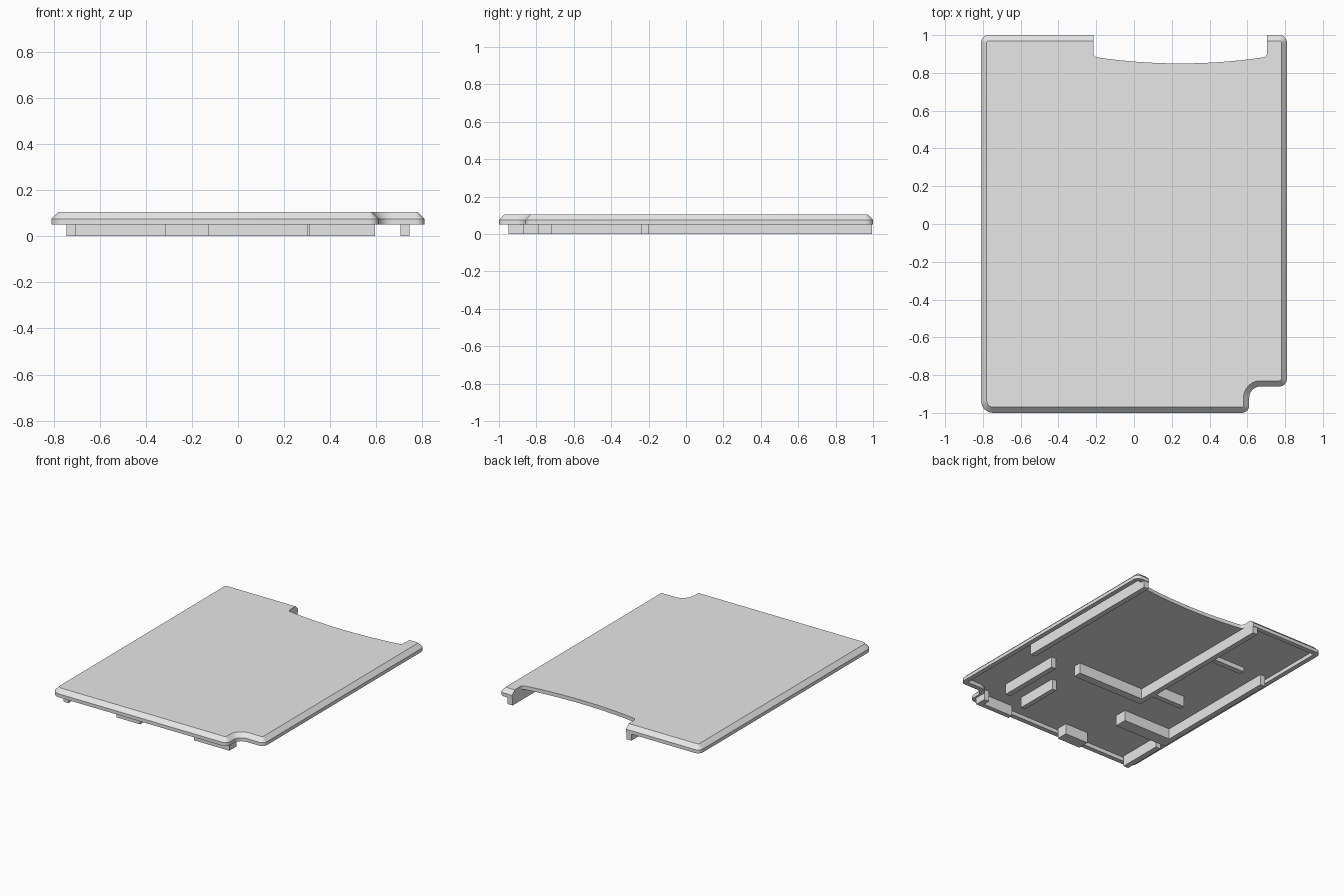
import bpy, bmesh, math
from mathutils import Vector

old = bpy.data.objects.get("Cube")
if old:
    bpy.data.objects.remove(old, do_unlink=True)

RIM_Z, SHOULDER_Z, TOP_Z = 0.05, 0.075, 0.105
CEILING_Z = 0.078
CHAMFER, RIM = 0.03, 0.035

grey = bpy.data.materials.new("plain_grey")
grey.use_nodes = True
grey.diffuse_color = (0.8, 0.8, 0.8, 1)
grey.node_tree.nodes["Principled BSDF"].inputs["Base Color"].default_value = (0.8, 0.8, 0.8, 1)


def rounded(corners, steps=8):
    """Outline from (x, y, radius) corners, each replaced by an arc."""
    pts = []
    for i, (x, y, r) in enumerate(corners):
        p = Vector((x, y))
        if r == 0:
            pts.append(p)
            continue
        a = (Vector(corners[i - 1][:2]) - p).normalized()
        b = (Vector(corners[(i + 1) % len(corners)][:2]) - p).normalized()
        half = a.angle(b) / 2
        centre = p + (a + b).normalized() * r / math.sin(half)
        start = p + a * r / math.tan(half) - centre
        end = p + b * r / math.tan(half) - centre
        sweep = math.pi - 2 * half
        for k in range(steps + 1):
            t = k / steps
            pts.append(centre + (start * math.sin((1 - t) * sweep)
                                 + end * math.sin(t * sweep)) / math.sin(sweep))
    return pts


def prism(outline, z0, z1):
    """Closed upright prism; returns the bmesh with its bottom and top faces."""
    bm = bmesh.new()
    low = [bm.verts.new((p.x, p.y, z0)) for p in outline]
    high = [bm.verts.new((p.x, p.y, z1)) for p in outline]
    bottom = bm.faces.new(low[::-1])
    top = bm.faces.new(high)
    n = len(outline)
    for i in range(n):
        j = (i + 1) % n
        bm.faces.new((low[i], low[j], high[j], high[i]))
    bm.normal_update()
    return bm, bottom, top


def make_object(name, bm):
    bmesh.ops.recalc_face_normals(bm, faces=bm.faces)
    mesh = bpy.data.meshes.new(name)
    bm.to_mesh(mesh)
    bm.free()
    mesh.materials.append(grey)
    obj = bpy.data.objects.new(name, mesh)
    bpy.context.collection.objects.link(obj)
    return obj


def rib(name, x0, x1, y0, y1, z0=0.0, z1=0.08):
    outline = [Vector(p) for p in ((x0, y0), (x1, y0), (x1, y1), (x0, y1))]
    return make_object(name, prism(outline, z0, z1)[0])


# Cover: chamfered panel, hollow underneath, with a stepped front corner
outline = rounded([(-0.81, -1, 0.065), (0.61, -1, 0.04), (0.61, -0.86, 0.06),
                   (0.81, -0.86, 0.04), (0.81, 1, 0.04), (-0.81, 1, 0.04)])
bm, bottom, top = prism(outline, RIM_Z, SHOULDER_Z)
bmesh.ops.inset_region(bm, faces=[top], thickness=CHAMFER,
                       depth=TOP_Z - SHOULDER_Z, use_even_offset=True)
bmesh.ops.inset_region(bm, faces=[bottom], thickness=RIM, use_even_offset=True)
bmesh.ops.inset_region(bm, faces=[bottom], thickness=0.0005,
                       depth=RIM_Z - CEILING_Z, use_even_offset=True)
cover = make_object("cover_panel", bm)

# Shallow arched cut-out in the back edge
left, right, mid, depth = -0.215, 0.705, 0.245, 0.85
arch = []
for k in range(17):
    x = left + (right - left) * k / 16
    arch.append((x, depth + 0.035 * ((x - mid) / (right - mid)) ** 2, 0))
arch[0] = (*arch[0][:2], 0.026)
arch[-1] = (*arch[-1][:2], 0.026)
cut_outline = rounded(arch + [(right, 1.1, 0), (left, 1.1, 0)])
cutter = make_object("back_cutter", prism(cut_outline, -0.1, 0.3)[0])
cutter.hide_render = True
cut = cover.modifiers.new("back_cut", "BOOLEAN")
cut.operation = "DIFFERENCE"
cut.solver = "EXACT"
cut.object = cutter
bpy.ops.object.select_all(action="DESELECT")
cover.select_set(True)
bpy.context.view_layer.objects.active = cover
bpy.ops.object.modifier_apply(modifier=cut.name)
bpy.data.objects.remove(cutter, do_unlink=True)
bpy.ops.object.shade_smooth_by_angle(angle=math.radians(25))

# Long rails either side of the cut-out
rib("left_rail", 0.705, 0.745, -0.2, 0.995)
rib("centre_rail", -0.255, -0.215, -0.235, 0.995)
rib("centre_cross_rib", -0.255, 0.33, -0.235, -0.175)

# Right side frame and its short cross ribs
rib("right_rail", -0.745, -0.705, -0.565, 0.49)
rib("right_cross_rib", -0.745, -0.315, -0.565, -0.47)
rib("middle_stub", -0.5, -0.25, -0.11, -0.07)
rib("back_stub", -0.56, -0.25, 0.45, 0.49, z0=0.045)

# Pair of parallel bars near the stepped corner
rib("inner_bar", 0.3, 0.335, -0.79, -0.46)
rib("outer_bar", 0.49, 0.53, -0.72, -0.235)

# Locating tabs along the front edge
rib("front_left_tab", 0.31, 0.595, -0.95, -0.915)
rib("front_left_return", 0.555, 0.595, -0.95, -0.865)
rib("front_middle_tab", -0.315, -0.125, -0.95, -0.865)
rib("front_right_tab", -0.745, -0.705, -0.95, -0.61)
